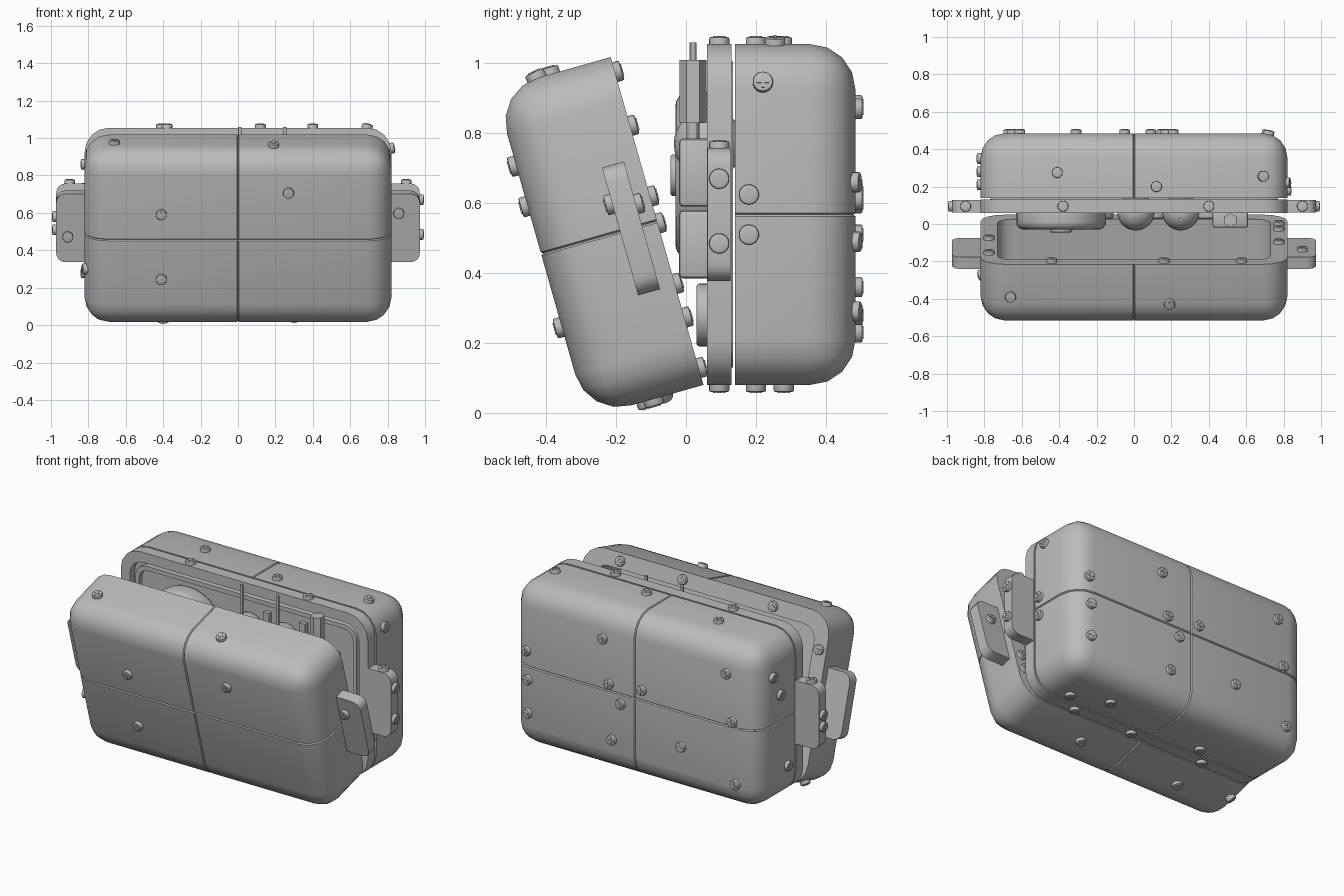
import bpy, bmesh, math
from mathutils import Vector, Matrix
from mathutils.bvhtree import BVHTree

cube = bpy.data.objects.get("Cube")
if cube:
    bpy.data.objects.remove(cube, do_unlink=True)

grey = bpy.data.materials.new("plain_grey")
grey.use_nodes = True
grey.diffuse_color = (0.5, 0.5, 0.5, 1)
grey.node_tree.nodes["Principled BSDF"].inputs["Base Color"].default_value = (0.5, 0.5, 0.5, 1)

W, H, D, R = 0.82, 0.975, 0.345, 0.13      # half width, height, depth, corner radius
X, Y, Z = Vector((1, 0, 0)), Vector((0, 1, 0)), Vector((0, 0, 1))
LID = Matrix.Translation((0, 0.05, 0.08)) @ Matrix.Rotation(math.radians(15.8), 4, 'X')
BACK = Matrix.Translation((0, 0.14, 0.08))
FRAME = Matrix.Translation((0, 0.06, 0.08))
WORLD = Matrix.Identity(4)


def finish(name, bm, matrix=WORLD):
    """Turn a bmesh into a smooth-by-angle object."""
    bmesh.ops.recalc_face_normals(bm, faces=bm.faces)
    mesh = bpy.data.meshes.new(name)
    bm.to_mesh(mesh)
    bm.free()
    mesh.materials.append(grey)
    obj = bpy.data.objects.new(name, mesh)
    bpy.context.collection.objects.link(obj)
    obj.matrix_world = matrix
    shade(obj)
    return obj


def shade(obj):
    bpy.ops.object.select_all(action='DESELECT')
    obj.select_set(True)
    bpy.context.view_layer.objects.active = obj
    bpy.ops.object.shade_smooth_by_angle(angle=math.radians(30))


def box(lo, hi, radius=0, keep=None, seg=4):
    """Box with the edges chosen by keep rounded over."""
    bm = bmesh.new()
    lo, hi = Vector(lo), Vector(hi)
    size = Matrix.Diagonal((*(hi - lo), 1))
    bmesh.ops.create_cube(bm, size=1, matrix=Matrix.Translation((lo + hi) / 2) @ size)
    if radius:
        edges = [e for e in bm.edges if keep is None or keep(*[v.co for v in e.verts])]
        bmesh.ops.bevel(bm, geom=edges, offset=radius, offset_type='OFFSET',
                        segments=seg, profile=0.5, affect='EDGES')
    return bm


def along_y(a, b):
    return abs(a.y - b.y) > 0.001


def hollow(obj, cutter):
    """Cut the cutter out of the object and throw the cutter away."""
    mod = obj.modifiers.new("hollow", 'BOOLEAN')
    mod.operation, mod.solver, mod.object = 'DIFFERENCE', 'EXACT', cutter
    bpy.context.view_layer.update()
    graph = bpy.context.evaluated_depsgraph_get()
    mesh = bpy.data.meshes.new_from_object(obj.evaluated_get(graph))
    obj.modifiers.clear()
    obj.data = mesh
    bpy.data.objects.remove(cutter, do_unlink=True)
    shade(obj)


def groove(bm, axis, at):
    """Press a fine seam into the skin on the plane axis = at."""
    for step in (-0.005, 0, 0.005):
        bmesh.ops.bisect_plane(bm, geom=bm.verts[:] + bm.edges[:] + bm.faces[:],
                               plane_co=axis * (at + step), plane_no=axis)
    bm.normal_update()
    for v in [v for v in bm.verts if abs(v.co.dot(axis) - at) < 1e-5]:
        n = v.normal.copy()
        if abs(v.co.y) < 1e-5:
            n.y = 0
        v.co -= n * 0.007


def shell(name, s, matrix):
    """Open rounded half case; s is the y direction it extends in."""
    bm = box((-W, min(0, s * D), 0), (W, max(0, s * D), H), R,
             lambda a, b: abs(a.y) > 0.001 or abs(b.y) > 0.001)
    bmesh.ops.recalc_face_normals(bm, faces=bm.faces)
    groove(bm, X, 0)
    groove(bm, Z, H / 2)
    obj = finish(name, bm, matrix)
    ends = sorted((-s * 0.02, s * (D - 0.09)))
    cutter = finish("cavity", box((-W + 0.09, ends[0], 0.09), (W - 0.09, ends[1], H - 0.09),
                                  0.08, along_y), matrix)
    hollow(obj, cutter)
    return obj


# Case halves and the middle frame
lid = shell("front_case", -1, LID)
back = shell("back_case", 1, BACK)
frame = finish("middle_frame", box((-W, 0, 0), (W, 0.07, H), R, along_y), FRAME)
hollow(frame, finish("opening", box((-W + 0.06, -0.1, 0.06), (W - 0.06, 0.2, H - 0.06),
                                    0.09, along_y), FRAME))
liner = finish("inner_liner", box((-W + 0.085, 0.015, 0.085), (W - 0.085, 0.07, H - 0.085),
                                  0.075, along_y), FRAME)
hollow(liner, finish("opening", box((-W + 0.11, -0.1, 0.11), (W - 0.11, 0.2, H - 0.11),
                                    0.06, along_y), FRAME))
finish("instrument_panel", box((-W + 0.05, 0.045, 0.05), (W - 0.05, 0.075, H - 0.05),
                               0.1, along_y), FRAME)

# Side tabs on the lid and the frame
tabs = {}
for side, s in (("left", 1), ("right", -1)):
    for part, matrix, y0, y1 in (("lid", LID, -0.11, -0.045), ("frame", FRAME, 0.002, 0.068)):
        lo, hi = sorted((s * 0.765, s * 0.972))
        tabs[part, s] = finish(f"{part}_tab_{side}",
                               box((lo, y0, H / 2 - 0.19), (hi, y1, H / 2 + 0.19),
                                   0.05, along_y), matrix)

# Screw mesh: bevelled head with a thin cross plate
bm = bmesh.new()
bmesh.ops.create_cone(bm, cap_ends=True, segments=18, radius1=0.029, radius2=0.029, depth=0.03,
                      matrix=Matrix.Translation((0, 0, 0.005)))
rim = [e for e in bm.edges if all(v.co.z > 0.01 for v in e.verts)]
bmesh.ops.bevel(bm, geom=rim, offset=0.005, segments=2, profile=0.5, affect='EDGES')
for arm in ((0.036, 0.009, 0.006, 1), (0.009, 0.036, 0.006, 1)):
    bmesh.ops.create_cube(bm, size=1,
                          matrix=Matrix.Translation((0, 0, 0.02)) @ Matrix.Diagonal(arm))
template = finish("screw", bm)
screw_mesh = template.data
bpy.data.objects.remove(template, do_unlink=True)


def screws(obj, direction, spots):
    """Drop screws on the object, looking along -direction; spots give the other two axes."""
    tree = BVHTree.FromPolygons([v.co for v in obj.data.vertices],
                                [p.vertices[:] for p in obj.data.polygons])
    axis = max(range(3), key=lambda i: abs(direction[i]))
    for a, b in spots:
        start = [a, b]
        start.insert(axis, 2 * direction[axis])
        hit, normal, _, _ = tree.ray_cast(Vector(start), -direction)
        if hit is None:
            continue
        if normal.dot(direction) < 0:
            normal = -normal
        screw = bpy.data.objects.new(obj.name + "_screw", screw_mesh)
        bpy.context.collection.objects.link(screw)
        turn = normal.to_track_quat('Z', 'Y').to_matrix().to_4x4()
        screw.matrix_world = obj.matrix_world @ Matrix.Translation(hit) @ turn


# Lid screws: front, top, bottom, side, rim
screws(lid, -Y, [(-0.41, 0.63), (-0.41, 0.27), (0.27, 0.75)])
screws(lid, Z, [(-0.66, -0.18), (0.19, -0.22)])
screws(lid, -Z, [(-0.4, -0.17), (-0.74, -0.12), (0.3, -0.15)])
screws(lid, -X, [(-0.25, 0.3)])
screws(lid, Y, [(-0.44, 0.93), (0.16, 0.93), (0.575, 0.93), (-0.775, 0.48), (-0.775, 0.77),
                (0.775, 0.2), (0.775, 0.56), (0.775, 0.3), (-0.3, 0.05)])

# Back case screws
screws(back, Y, [(0.72, 0.58), (0.71, 0.41), (0.71, 0.21), (0.21, 0.79), (0.17, 0.53),
                 (0.09, 0.43), (0.15, 0.2), (-0.05, 0.55), (-0.31, 0.28), (-0.61, 0.8),
                 (-0.65, 0.52), (-0.67, 0.15)])
screws(back, Z, [(-0.41, 0.135), (0.12, 0.06), (0.69, 0.115)])
screws(back, -Z, [(-0.3, 0.06), (0.4, 0.14), (0.62, 0.06)])
screws(back, X, [(0.08, 0.865), (0.04, 0.545), (0.04, 0.43)])
screws(back, -X, [(0.21, 0.78), (0.14, 0.65), (0.07, 0.2)])

# Frame and tab screws
screws(frame, Z, [(-0.38, 0.035), (0.4, 0.035)])
screws(frame, -Z, [(-0.4, 0.035), (0.1, 0.035), (0.5, 0.035)])
for s, heights in ((1, (0.59, 0.405)), (-1, (0.5, 0.43))):
    screws(tabs["frame", s], X * s, [(0.035, h) for h in heights])
    screws(tabs["frame", s], Z, [(s * 0.9, 0.035)])
screws(tabs["lid", 1], -Y, [(0.86, 0.57)])
screws(tabs["lid", -1], -Y, [(-0.91, 0.44)])
screws(tabs["lid", 1], Y, [(0.9, 0.55)])


def disc(name, x, z, r, y0, y1, axis='Y', seg=32, bevel=0.0):
    """Round part between two y (or z) positions."""
    bm = bmesh.new()
    bmesh.ops.create_cone(bm, cap_ends=True, segments=seg, radius1=r, radius2=r, depth=y1 - y0)
    if bevel:
        ends = [e for e in bm.edges if abs(e.verts[0].co.z - e.verts[1].co.z) < 0.001]
        bmesh.ops.bevel(bm, geom=ends, offset=bevel, segments=4, profile=0.5, affect='EDGES')
    mid = (y0 + y1) / 2
    place = Matrix.Translation((x, 0.02, mid)) if axis == 'Z' else (
        Matrix.Translation((x, mid, z)) @ Matrix.Rotation(math.pi / 2, 4, 'X'))
    return finish(name, bm, place)


# Panel instruments
disc("large_dial", -0.39, 0.68, 0.24, -0.03, 0.11, bevel=0.04)
disc("large_dial_hub", -0.39, 0.68, 0.06, -0.045, 0, bevel=0.01)
for x in (0.01, 0.25):
    bm = bmesh.new()
    bmesh.ops.create_uvsphere(bm, u_segments=24, v_segments=16, radius=0.1)
    finish("dome_button", bm, Matrix.Translation((x, 0.065, 0.77)))
    disc("thin_rod", x, 0, 0.01, 0.75, 1.06, axis='Z', seg=12)
    finish("small_plate", box((x + 0.1, 0.08, 0.82), (x + 0.14, 0.11, 0.9)))
disc("hexagonal_post", 0.515, 0, 0.038, 0.83, 1.01, axis='Z', seg=6)
disc("post_neck", 0.515, 0, 0.018, 0.75, 0.85, axis='Z', seg=12)
for z in (0.59, 0.385):
    finish("switch_block", box((0.42, -0.02, z), (0.61, 0.11, z + 0.195), 0.012, seg=2))
for x in (-0.5, -0.2, 0.1, 0.4):
    disc("lower_knob", x, 0.28, 0.09, 0.03, 0.11, bevel=0.01)
